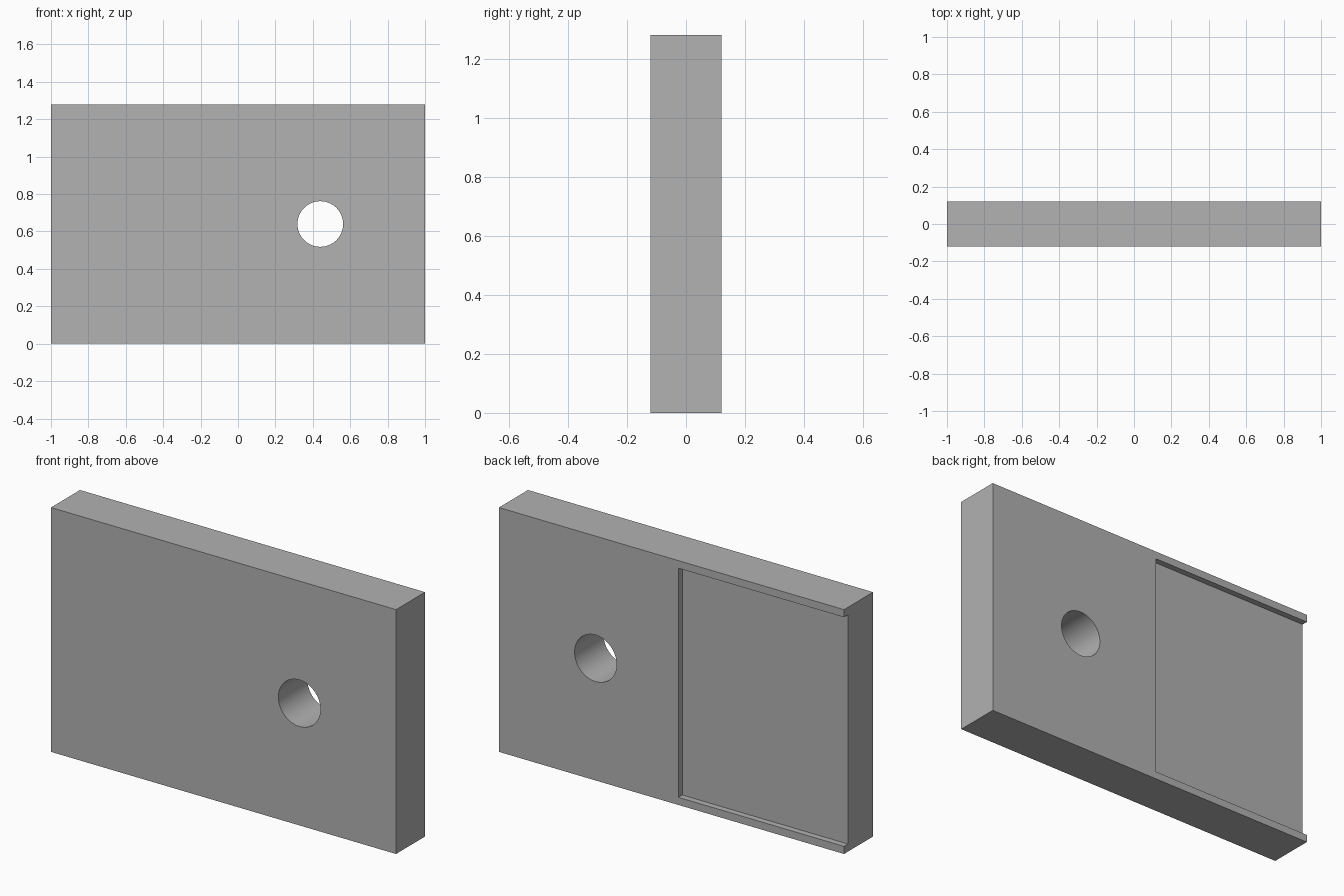
import bpy
import math

cube = bpy.data.objects.get("Cube")
if cube:
    bpy.data.objects.remove(cube, do_unlink=True)

LENGTH, DEPTH, HEIGHT = 2.0, 0.24, 1.28
LIP, RECESS = 0.04, 0.032

grey = bpy.data.materials.new("plain grey")
grey.use_nodes = True
colour = (0.445, 0.445, 0.445, 1)
grey.diffuse_color = colour
grey.node_tree.nodes["Principled BSDF"].inputs["Base Color"].default_value = colour


def box(name, low, high):
    """Axis-aligned box between two corners."""
    centre = [(a + b) / 2 for a, b in zip(low, high)]
    bpy.ops.mesh.primitive_cube_add(size=1, location=centre)
    obj = bpy.context.object
    obj.name = name
    obj.scale = [b - a for a, b in zip(low, high)]
    bpy.ops.object.transform_apply(location=True, rotation=True, scale=True)
    obj.data.materials.append(grey)
    return obj


def cut(target, cutter):
    """Subtract the cutter, apply the result and discard the cutter."""
    cutter.hide_render = True
    mod = target.modifiers.new("cut", "BOOLEAN")
    mod.operation = "DIFFERENCE"
    mod.solver = "EXACT"
    mod.object = cutter
    bpy.context.view_layer.objects.active = target
    bpy.ops.object.modifier_apply(modifier=mod.name)
    bpy.data.objects.remove(cutter, do_unlink=True)


# Slab
plate = box("plate", (-LENGTH / 2, -DEPTH / 2, 0), (LENGTH / 2, DEPTH / 2, HEIGHT))

# Shallow recess in the back, open at the right end
cut(plate, box("recess_cutter",
               (-LENGTH, DEPTH / 2 - RECESS, LIP),
               (-0.04, DEPTH, HEIGHT - LIP)))

# Round through hole
bpy.ops.mesh.primitive_cylinder_add(vertices=64, radius=0.122, depth=1,
                                    location=(0.44, 0, HEIGHT / 2),
                                    rotation=(math.pi / 2, 0, 0))
hole = bpy.context.object
hole.data.materials.append(grey)
cut(plate, hole)

# Smooth bore, sharp edges
bpy.ops.object.select_all(action="DESELECT")
plate.select_set(True)
bpy.context.view_layer.objects.active = plate
bpy.ops.object.shade_smooth_by_angle(angle=math.radians(30))
